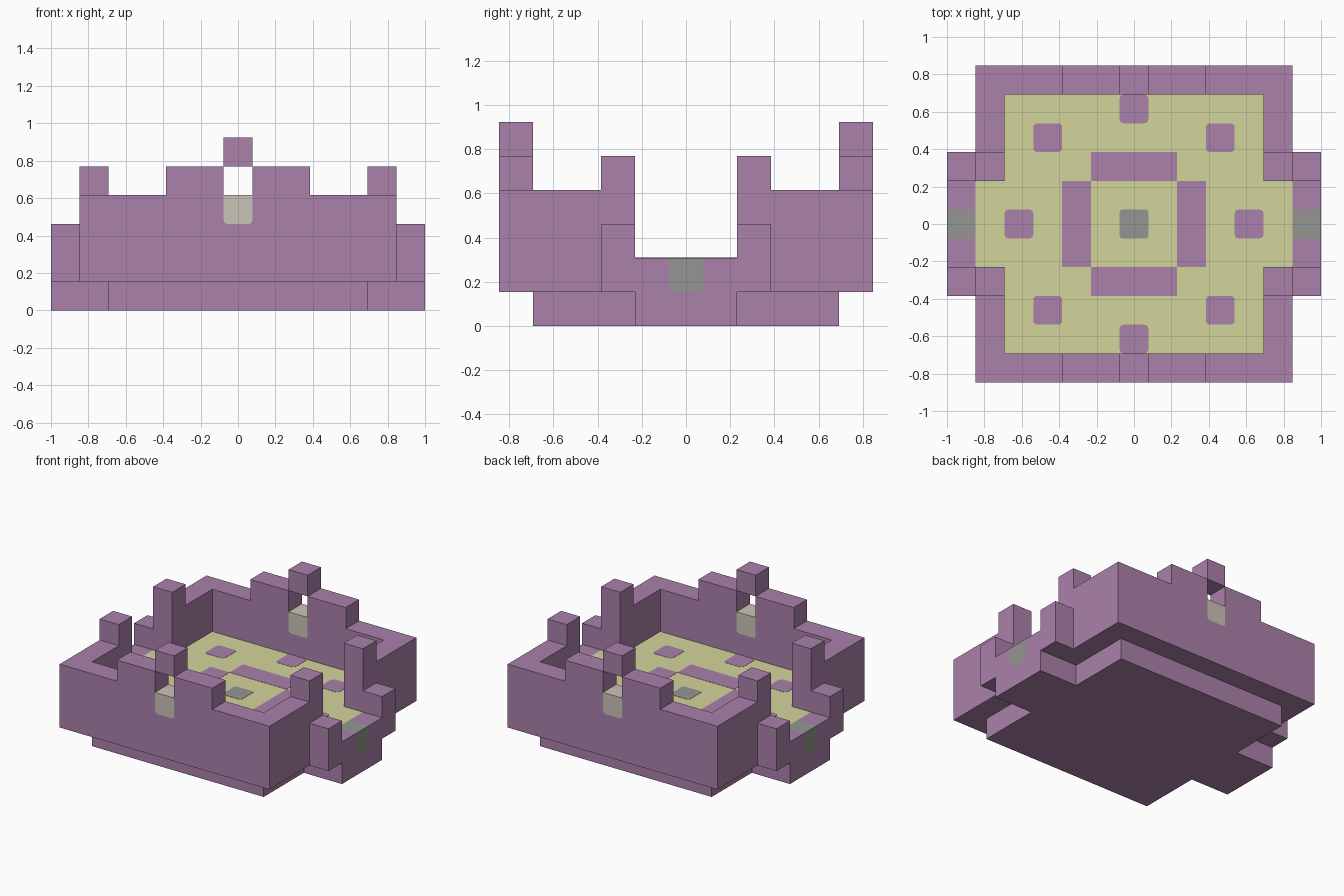
import bpy, bmesh, math

if "Cube" in bpy.data.objects:
    bpy.data.objects.remove(bpy.data.objects["Cube"], do_unlink=True)

U = 2 / 13      # one building block
LIFT = 0.01     # inlay thickness, in blocks


def material(name, rgb):
    linear = [((c / 255 + 0.055) / 1.055) ** 2.4 for c in rgb] + [1]
    mat = bpy.data.materials.new(name)
    mat.use_nodes = True
    mat.diffuse_color = linear
    bsdf = mat.node_tree.nodes["Principled BSDF"]
    bsdf.inputs["Base Color"].default_value = linear
    bsdf.inputs["Roughness"].default_value = 0.9
    return mat


PURPLE = material("purple stone", (170, 129, 170))
GRASS = material("pale olive floor", (212, 213, 156))
GREY = material("grey stone", (149, 149, 147))
BEIGE = material("beige sill", (203, 197, 185))


def prism(name, outline, axis, lo, hi, mat):
    """Extrude a 2D outline, in blocks, along an axis from lo to hi."""
    place = {"x": lambda a, b, c: (c, a, b),
             "y": lambda a, b, c: (a, c, b),
             "z": lambda a, b, c: (a, b, c)}[axis]
    bm = bmesh.new()
    rings = [[bm.verts.new([v * U for v in place(a, b, c)]) for a, b in outline]
             for c in (lo, hi)]
    n = len(outline)
    for ring in rings:
        bm.faces.new(ring)
    for i in range(n):
        j = (i + 1) % n
        bm.faces.new((rings[0][i], rings[0][j], rings[1][j], rings[1][i]))
    bmesh.ops.recalc_face_normals(bm, faces=bm.faces)
    mesh = bpy.data.meshes.new(name)
    mesh.materials.append(mat)
    bm.to_mesh(mesh)
    bm.free()
    obj = bpy.data.objects.new(name, mesh)
    bpy.context.collection.objects.link(obj)


def rect(x0, x1, y0, y1):
    return [(x0, y0), (x1, y0), (x1, y1), (x0, y1)]


def arc(cx, cy, r, start):
    """Quarter circle, counter-clockwise from the start angle."""
    angles = [math.radians(start + 30 * step) for step in range(4)]
    return [(cx + r * math.cos(t), cy + r * math.sin(t)) for t in angles]


def rounded(cx, cy, hx, hy, r):
    """Rectangle with small rounded corners."""
    hx, hy = hx - r, hy - r
    return (arc(cx - hx, cy - hy, r, 180) + arc(cx + hx, cy - hy, r, 270)
            + arc(cx + hx, cy + hy, r, 0) + arc(cx - hx, cy + hy, r, 90))


def mirrored(half):
    """Complete an outline that is symmetric about its first coordinate."""
    return half + [(-a, b) for a, b in reversed(half)]


def inset_half(top):
    """Right half of a one-block insert with rounded bottom corners."""
    return arc(0.36, top - 0.86, 0.14, 270) + [(0.5, top)]


# Cross-shaped base and the raised floor inside the walls
def cross(reach):
    return mirrored([(4.5, -4.5), (4.5, -1.5), (reach, -1.5),
                     (reach, 1.5), (4.5, 1.5), (4.5, 4.5)])


prism("base", cross(6.5), "z", 0, 1, PURPLE)
prism("floor", cross(5.5), "z", 1, 2, GRASS)

# Front and back walls with battlements, sill and lookout block
wall_half = [(5.5, 1), (5.5, 4), (2.5, 4), (2.5, 5), (0.5, 5)]
wall = mirrored(wall_half + inset_half(4)[::-1])
for label, s in (("front", -1), ("back", 1)):
    lo, hi = sorted((4.5 * s, 5.5 * s))
    prism(label + "_wall", wall, "y", lo, hi, PURPLE)
    prism(label + "_sill", mirrored(inset_half(4)), "y", lo, hi, BEIGE)
    prism(label + "_lookout", rect(-0.5, 0.5, 5, 6), "y", lo, hi, PURPLE)

# Side walls, gate posts and gate thresholds
threshold = mirrored([(1.5, 1), (1.5, 2)] + inset_half(2)[::-1])
for side, sx in (("left", 1), ("right", -1)):
    inner = sorted((4.5 * sx, 5.5 * sx))
    outer = sorted((5.5 * sx, 6.5 * sx))
    for end, sy in (("front", -1), ("back", 1)):
        profile = [(1.5, 1), (4.5, 1), (4.5, 4), (2.5, 4), (2.5, 5), (1.5, 5)]
        prism(f"{end}_{side}_side_wall", [(a * sy, b) for a, b in profile],
              "x", *inner, PURPLE)
        prism(f"{end}_{side}_gate_post", rect(*sorted((1.5 * sy, 2.5 * sy)), 1, 3),
              "x", *outer, PURPLE)
    prism(side + "_gate_threshold", threshold, "x", *outer, PURPLE)
    prism(side + "_gate_stone", mirrored(inset_half(2)), "x", *outer, GREY)


# Floor inlays
def inlay(name, cx, cy, hx, hy, mat, r=0.14):
    prism(name, rounded(cx, cy, hx, hy, r), "z", 2, 2 + LIFT, mat)


inlay("centre_tile", 0, 0, 0.5, 0.5, GREY, 0.08)
for s in (-1, 1):
    inlay("ring_long_strip", 0, 2 * s, 1.5, 0.5, PURPLE, 0.04)
    inlay("ring_side_strip", 2 * s, 0, 0.5, 1.5, PURPLE, 0.04)
    inlay("wall_tile", 0, 4 * s, 0.5, 0.5, PURPLE)
    inlay("gate_tile", 4 * s, 0, 0.5, 0.5, PURPLE)
    for t in (-1, 1):
        inlay("corner_tile", 3 * s, 3 * t, 0.5, 0.5, PURPLE)
